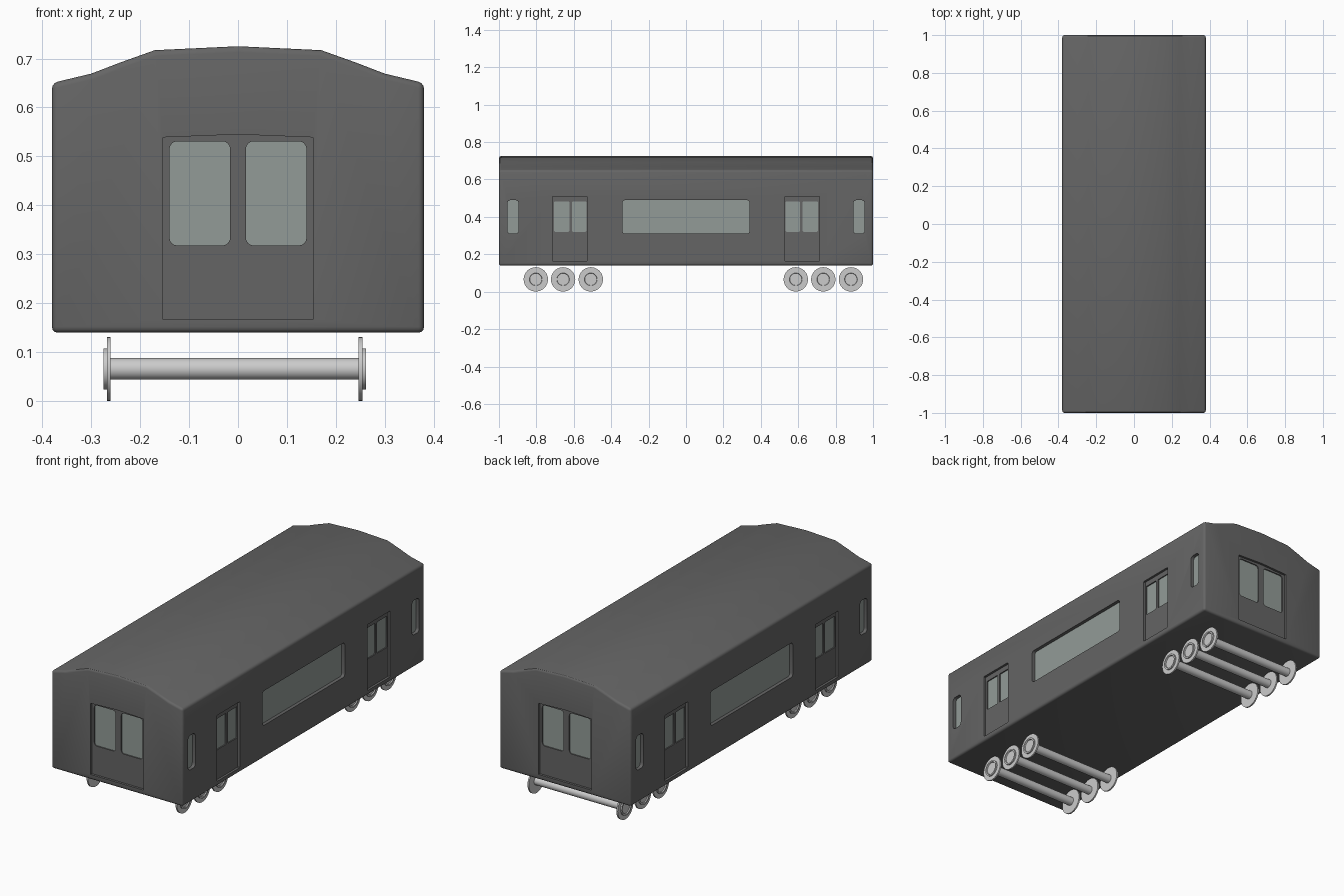
import bpy, bmesh, math

if "Cube" in bpy.data.objects:
    bpy.data.objects.remove(bpy.data.objects["Cube"])


def material(name, rgb):
    m = bpy.data.materials.new(name)
    m.diffuse_color = (*rgb, 1)
    m.use_nodes = True
    m.node_tree.nodes["Principled BSDF"].inputs["Base Color"].default_value = m.diffuse_color
    return m


PAINT = material("dark_grey_paint", (0.13, 0.13, 0.13))
GLASS = material("window_glass", (0.29, 0.33, 0.31))


def finish(name, bm, mat=None, smooth=True):
    bmesh.ops.recalc_face_normals(bm, faces=bm.faces)
    me = bpy.data.meshes.new(name)
    bm.to_mesh(me)
    bm.free()
    ob = bpy.data.objects.new(name, me)
    bpy.context.collection.objects.link(ob)
    if mat:
        me.materials.append(mat)
    if smooth:
        select(ob)
        bpy.ops.object.shade_smooth_by_angle(angle=math.radians(30))
    return ob


def select(ob):
    bpy.ops.object.select_all(action='DESELECT')
    ob.select_set(True)
    bpy.context.view_layer.objects.active = ob


def apply_modifiers(ob):
    select(ob)
    for m in list(ob.modifiers):
        bpy.ops.object.modifier_apply(modifier=m.name)


def rounded(u0, u1, v0, v1, r, n=4):
    pts = []
    for i, (cu, cv) in enumerate([(u1 - r, v1 - r), (u0 + r, v1 - r),
                                  (u0 + r, v0 + r), (u1 - r, v0 + r)]):
        for k in range(n + 1):
            a = math.pi / 2 * (i + k / n)
            pts.append((cu + r * math.cos(a), cv + r * math.sin(a)))
    return pts


def prism(bm, pts, wall, d0, d1):
    """Extrude an outline lying on an end wall (u=x) or a side wall (u=y)."""
    rings = [[bm.verts.new((u, d, v) if wall == "end" else (d, u, v))
              for u, v in pts] for d in (d0, d1)]
    bm.faces.new(rings[0])
    bm.faces.new(rings[1])
    n = len(pts)
    for i in range(n):
        j = (i + 1) % n
        bm.faces.new((rings[0][i], rings[0][j], rings[1][j], rings[1][i]))


def panels(name, items, depth, out, mat=None):
    """Same panels on both opposite walls, from depth inside to out outside."""
    bm = bmesh.new()
    for wall, pts in items:
        face = 1.0 if wall == "end" else 0.38
        for s in (-1, 1):
            prism(bm, pts, wall, s * (face - depth), s * (face + out))
    return finish(name, bm, mat, smooth=False)


# Body shell: roof profile extruded along the length
half = [(0.38, 0.14), (0.38, 0.65), (0.30, 0.669), (0.24, 0.692), (0.17, 0.717)]
profile = half + [(0, 0.725)] + [(-x, z) for x, z in reversed(half)]
bm = bmesh.new()
prism(bm, profile, "end", -1, 1)
body = finish("carriage_body", bm, PAINT, smooth=False)
bev = body.modifiers.new("edges", 'BEVEL')
bev.width = 0.012
bev.segments = 3
bev.limit_method = 'ANGLE'
bev.angle_limit = math.radians(40)
apply_modifiers(body)

# Door and window outlines
doors = [("end", [(-0.153, 0.167), (0.153, 0.167), (0.153, 0.539),
                  (0, 0.545), (-0.153, 0.539)])]
end_panes, door_panes, side_panes = [], [], []
for s in (-1, 1):
    def span(a, b):
        return sorted((s * a, s * b))
    end_panes.append(("end", rounded(*span(0.016, 0.14), 0.318, 0.531, 0.016)))
    doors.append(("side", rounded(*span(0.528, 0.715), 0.165, 0.51, 0.003, 1)))
    for a, b in ((0.533, 0.609), (0.624, 0.705)):
        door_panes.append(("side", rounded(*span(a, b), 0.32, 0.483, 0.005, 2)))
    side_panes.append(("side", rounded(*span(0.895, 0.955), 0.31, 0.49, 0.018)))
side_panes.append(("side", rounded(-0.34, 0.34, 0.31, 0.49, 0.015)))

# Sink doors first, then windows
for items, depth in ((doors, 0.012), (end_panes + door_panes + side_panes, 0.02)):
    cutter = panels("cutter", items, depth, 0.02)
    cutter.hide_render = True
    m = body.modifiers.new("recess", 'BOOLEAN')
    m.operation = 'DIFFERENCE'
    m.solver = 'EXACT'
    m.object = cutter
    apply_modifiers(body)
    bpy.data.objects.remove(cutter)
select(body)
bpy.ops.object.shade_smooth_by_angle(angle=math.radians(30))

# Glass panes
panels("end_door_glass", end_panes, 0.024, -0.018, GLASS)
panels("side_door_glass", door_panes, 0.024, -0.018, GLASS)
panels("side_window_glass", side_panes, 0.024, -0.018, GLASS)


# Wheel sets: flanged wheels and axle turned about the x axis
def lathe(name, outline, loc, n=40):
    bm = bmesh.new()
    rings = [[bm.verts.new((x, r * math.cos(2 * math.pi * k / n),
                            r * math.sin(2 * math.pi * k / n)))
              for k in range(n)] for x, r in outline]
    for a, b in zip(rings, rings[1:]):
        for k in range(n):
            j = (k + 1) % n
            bm.faces.new((a[k], a[j], b[j], b[k]))
    bm.faces.new(rings[0])
    bm.faces.new(rings[-1])
    ob = finish(name, bm)
    ob.location = loc
    return ob


wheel = [(0.253, 0.022), (0.253, 0.065), (0.261, 0.065), (0.261, 0.042),
         (0.268, 0.042), (0.268, 0.034), (0.263, 0.032)]
for i, y in enumerate((-0.803, -0.657, -0.509, 0.587, 0.734, 0.882)):
    loc = (-0.007, y, 0.066)
    for side, s in (("left", -1), ("right", 1)):
        lathe(f"wheel_{side}_{i + 1}", [(s * x, r) for x, r in wheel], loc)
    lathe(f"axle_{i + 1}", [(-0.255, 0.022), (0.255, 0.022)], loc)
